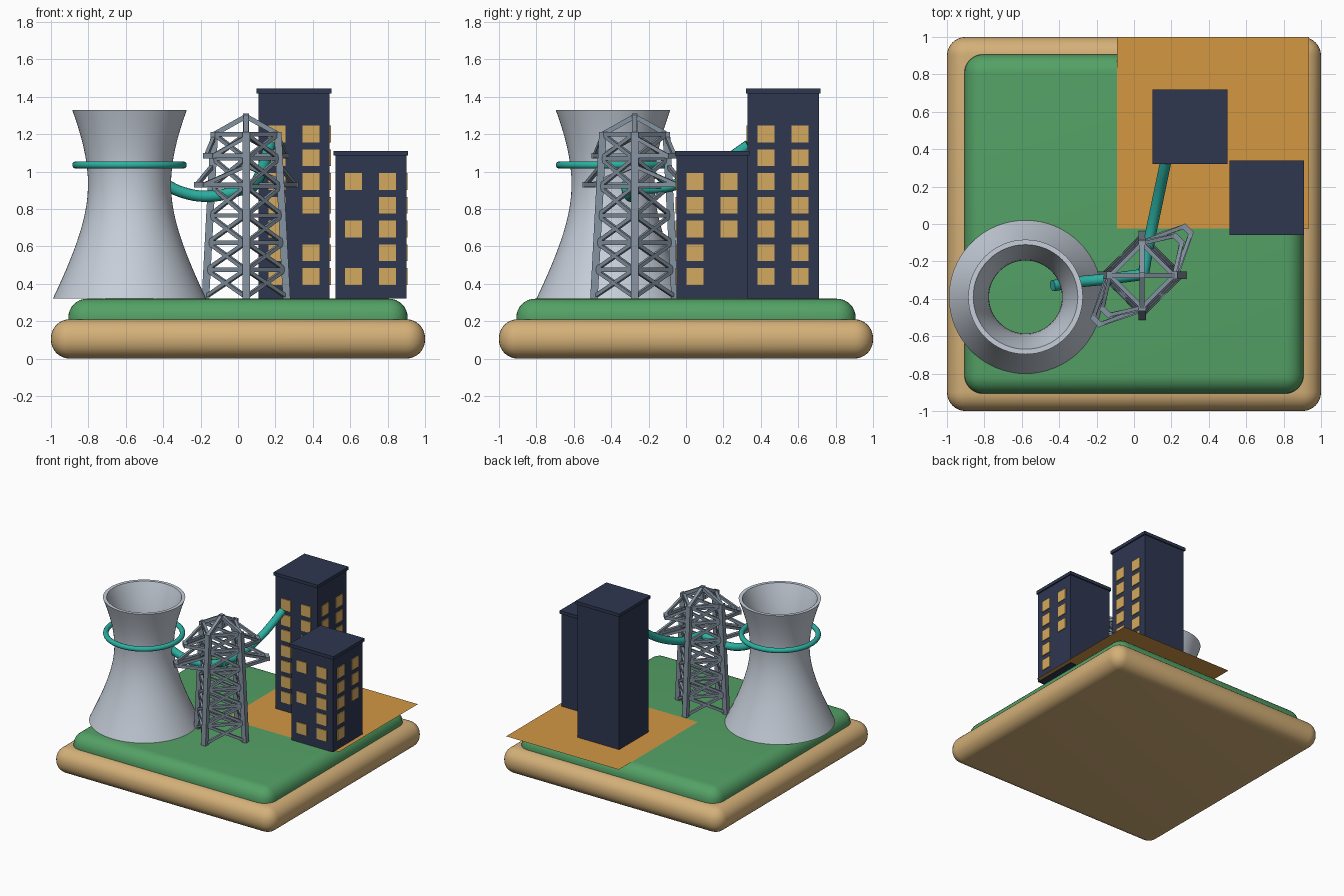
import bpy, bmesh, math
from mathutils import Vector, Matrix

if "Cube" in bpy.data.objects:
    bpy.data.objects.remove(bpy.data.objects["Cube"])


def material(name, r, g, b):
    lin = [((c / 255 + 0.055) / 1.055) ** 2.4 for c in (r, g, b)]
    m = bpy.data.materials.new(name)
    m.diffuse_color = (*lin, 1)
    m.use_nodes = True
    m.node_tree.nodes["Principled BSDF"].inputs["Base Color"].default_value = m.diffuse_color
    return m


SAND = material("sand", 212, 176, 120)
GREEN = material("grass green", 84, 161, 102)
ORANGE = material("orange ground", 212, 152, 68)
NAVY = material("navy wall", 46, 55, 80)
AMBER = material("amber window", 212, 170, 96)
CONCRETE = material("pale concrete", 198, 206, 217)
STEEL = material("steel grey", 132, 146, 160)
TEAL = material("teal", 44, 176, 162)


def finish(name, bm, mat, smooth=False):
    bmesh.ops.recalc_face_normals(bm, faces=bm.faces)
    me = bpy.data.meshes.new(name)
    bm.to_mesh(me)
    bm.free()
    me.materials.append(mat)
    ob = bpy.data.objects.new(name, me)
    bpy.context.collection.objects.link(ob)
    if smooth:
        activate(ob)
        bpy.ops.object.shade_smooth_by_angle(angle=math.radians(35))
    return ob


def activate(ob):
    bpy.ops.object.select_all(action='DESELECT')
    ob.select_set(True)
    bpy.context.view_layer.objects.active = ob


def add_box(bm, lo, hi):
    lo, hi = Vector(lo), Vector(hi)
    mat = Matrix.Translation((lo + hi) / 2) @ Matrix.Diagonal((*(hi - lo), 1))
    bmesh.ops.create_cube(bm, size=1, matrix=mat)


def add_strut(bm, a, b, width):
    a, b = Vector(a), Vector(b)
    d = b - a
    rot = d.to_track_quat('Z', 'Y').to_matrix().to_4x4()
    mat = Matrix.Translation((a + b) / 2) @ rot @ Matrix.Diagonal((width, width, d.length, 1))
    bmesh.ops.create_cube(bm, size=1, matrix=mat)


def rounded_slab(name, half, z0, z1, radius, mat):
    bm = bmesh.new()
    add_box(bm, (-half, -half, z0), (half, half, z1))
    bmesh.ops.bevel(bm, geom=bm.edges[:], offset=radius, segments=8,
                    profile=0.5, affect='EDGES')
    return finish(name, bm, mat, True)


# Ground layers
rounded_slab("base_slab", 1.0, 0.0, 0.21, 0.1, SAND)
rounded_slab("grass_slab", 0.907, 0.1, 0.32, 0.1, GREEN)
bm = bmesh.new()
bm.faces.new([bm.verts.new((x, y, 0.323)) for x, y in
              ((-0.09, -0.025), (0.935, -0.025), (0.935, 1.0), (-0.09, 1.0))])
finish("city_ground", bm, ORANGE)

# Cooling tower: hollow hyperboloid shell
TX, TY = -0.58, -0.39


def tower_radius(z):
    b = 0.393 if z < 0.93 else 0.42
    return 0.222 * math.sqrt(1 + ((z - 0.93) / b) ** 2)


heights = [0.32 + 1.01 * i / 20 for i in range(21)]
profile = [(tower_radius(z), z) for z in heights]
profile += [(tower_radius(z) - 0.027, z) for z in reversed(heights)]
SEG = 64
bm = bmesh.new()
rings = [[bm.verts.new((TX + r * math.cos(math.tau * s / SEG),
                        TY + r * math.sin(math.tau * s / SEG), z))
          for s in range(SEG)] for r, z in profile]
for i, ring in enumerate(rings):
    nxt = rings[(i + 1) % len(rings)]
    for s in range(SEG):
        t = (s + 1) % SEG
        bm.faces.new((ring[s], ring[t], nxt[t], nxt[s]))
finish("cooling_tower", bm, CONCRETE, True)

# Ring around the tower
bpy.ops.mesh.primitive_torus_add(location=(TX, TY, 1.035), major_radius=0.286,
                                 minor_radius=0.02, major_segments=64, minor_segments=14)
ring_ob = bpy.context.object
ring_ob.name = "tower_ring"
ring_ob.data.materials.append(TEAL)
bpy.ops.object.shade_smooth()


# Buildings with window plates on the front and right walls
def building(name, cx, cy, top, rows, dark_front, dark_right):
    h = 0.19
    bm = bmesh.new()
    add_box(bm, (cx - h, cy - h, 0.32), (cx + h, cy + h, top))
    finish(name + "_walls", bm, NAVY)
    bm = bmesh.new()
    add_box(bm, (cx - 0.2, cy - 0.2, top), (cx + 0.2, cy + 0.2, top + 0.026))
    finish(name + "_roof", bm, NAVY)
    bm = bmesh.new()
    w, t = 0.045, 0.007
    for k in range(rows):
        z = 0.439 + 0.127 * k
        for col, off in enumerate((-0.092, 0.09)):
            if (col, k) not in dark_front:
                x = cx + off
                add_box(bm, (x - w, cy - h - t, z - w), (x + w, cy - h + 0.001, z + w))
            if (col, k) not in dark_right:
                y = cy + off
                add_box(bm, (cx + h - 0.001, y - w, z - w), (cx + h + t, y + w, z + w))
    finish(name + "_windows", bm, AMBER)


building("tall_building", 0.30, 0.52, 1.418, 7, {(1, 2)}, set())
building("short_building", 0.71, 0.14, 1.085, 5, {(0, 1), (0, 3)}, {(1, 0), (1, 1)})

# Lattice pylon, legs set on a diamond
PX, PY = 0.043, -0.275


def leg_point(i, z):
    r = 0.217 - 0.047 * (z - 0.32) / 0.88
    a = i * math.pi / 2
    return Vector((PX + r * math.cos(a), PY + r * math.sin(a), z))


bm = bmesh.new()
for i in range(4):
    add_strut(bm, leg_point(i, 0.32), leg_point(i, 1.21), 0.04)
finish("pylon_legs", bm, STEEL)

levels = [0.33, 0.475, 0.62, 0.765, 0.92, 1.07, 1.2]
bm = bmesh.new()
for i in range(4):
    for z0, z1 in zip(levels, levels[1:]):
        add_strut(bm, leg_point(i, z0), leg_point(i + 1, z1), 0.02)
        add_strut(bm, leg_point(i + 1, z0), leg_point(i, z1), 0.02)
        add_strut(bm, leg_point(i, z1), leg_point(i + 1, z1), 0.023)
finish("pylon_bracing", bm, STEEL)

bm = bmesh.new()
for i in range(4):
    add_strut(bm, leg_point(i, 1.2), (PX, PY, 1.295), 0.026)
add_box(bm, (PX - 0.015, PY - 0.015, 1.2), (PX + 0.015, PY + 0.015, 1.31))
finish("pylon_cap", bm, STEEL)

# Cross arms on two opposite faces of the pylon
bm = bmesh.new()
for z, reach in ((0.93, 0.345), (1.085, 0.275)):
    for i in (0, 2):
        a = math.pi / 4 + i * math.pi / 2
        out = Vector((math.cos(a), math.sin(a), 0))
        tip = Vector((PX, PY, z)) + out * reach
        side = Vector((-out.y, out.x, 0)) * 0.025
        for leg, s in ((i, -1), (i + 1, 1)):
            add_strut(bm, leg_point(leg, z), tip + side * s, 0.025)
            add_strut(bm, leg_point(leg, z + 0.1), tip + side * s, 0.02)
        add_strut(bm, tip - side * 1.4, tip + side * 1.4, 0.03)
finish("pylon_arms", bm, STEEL)


# Power cables
def cable(name, points):
    cu = bpy.data.curves.new(name, 'CURVE')
    cu.dimensions = '3D'
    cu.bevel_depth = 0.03
    cu.bevel_resolution = 4
    cu.use_fill_caps = True
    sp = cu.splines.new('BEZIER')
    sp.bezier_points.add(len(points) - 1)
    for p, co in zip(sp.bezier_points, points):
        p.co = co
        p.handle_left_type = p.handle_right_type = 'AUTO'
    cu.materials.append(TEAL)
    ob = bpy.data.objects.new(name, cu)
    bpy.context.collection.objects.link(ob)
    activate(ob)
    bpy.ops.object.convert(target='MESH')
    bpy.ops.object.shade_smooth_by_angle(angle=math.radians(35))


cable("tower_cable", [(-0.435, -0.33, 0.96), (-0.30, -0.31, 0.89),
                      (-0.15, -0.295, 0.868), (0.05, -0.27, 0.91)])
cable("city_cable", [(0.05, -0.27, 0.91), (0.08, -0.10, 0.92),
                     (0.125, 0.12, 1.0), (0.17, 0.335, 1.14)])
